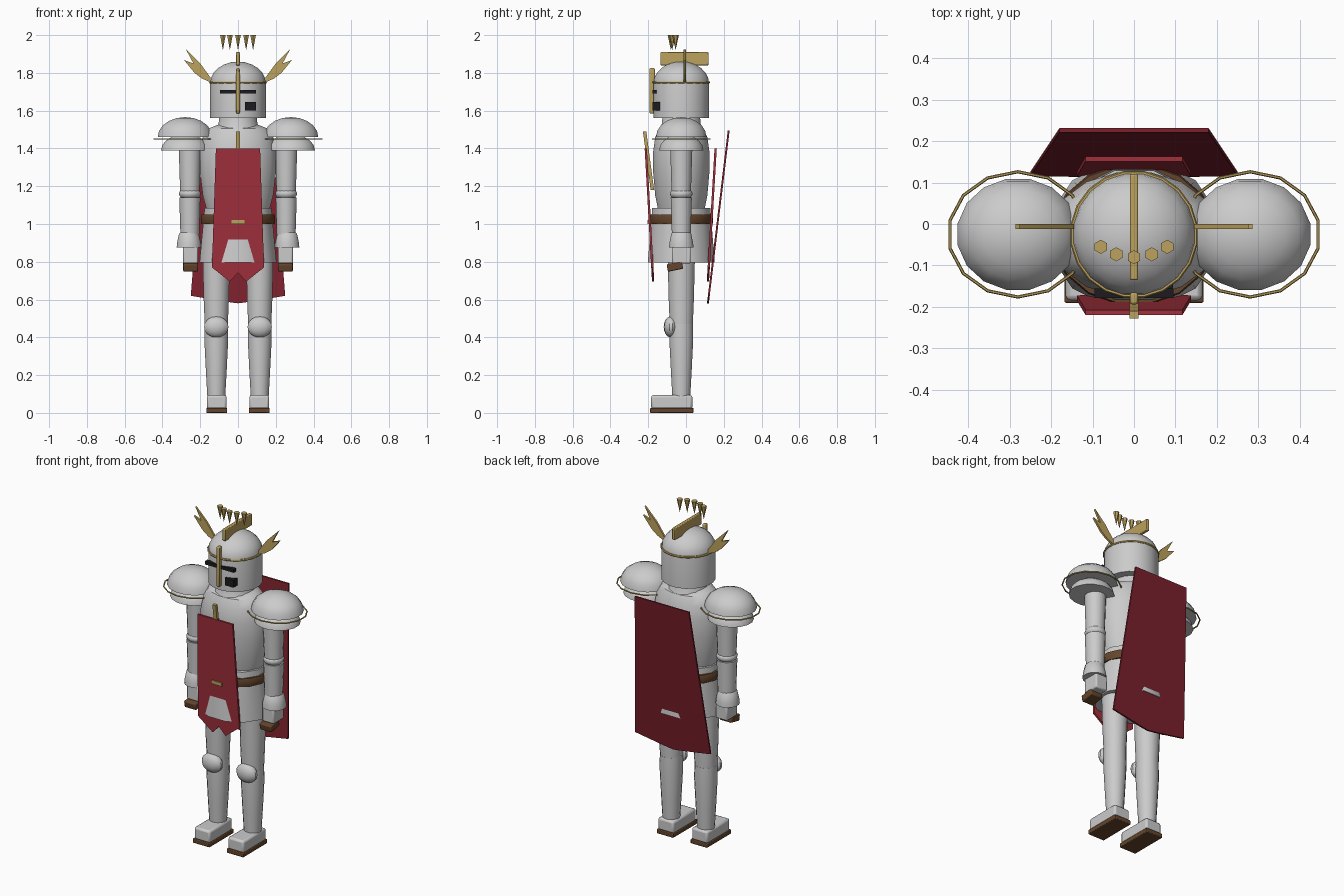
import bpy, bmesh, math
from mathutils import Matrix

if "Cube" in bpy.data.objects:
    bpy.data.objects.remove(bpy.data.objects["Cube"])

COLS = {"red": (0.36, 0.03, 0.045, 1), "dark_red": (0.2, 0.015, 0.025, 1),
        "gold": (0.5, 0.36, 0.11, 1), "brown": (0.13, 0.06, 0.025, 1),
        "black": (0.012, 0.012, 0.015, 1)}
MATS = {}
for k, c in COLS.items():
    MATS[k] = bpy.data.materials.new(k)
    MATS[k].diffuse_color = c
CY = -0.025  # body axis in y


def finish(name, bm, mat=None, bevel=0):
    bmesh.ops.remove_doubles(bm, verts=bm.verts, dist=1e-5)
    bmesh.ops.recalc_face_normals(bm, faces=bm.faces)
    me = bpy.data.meshes.new(name)
    bm.to_mesh(me)
    bm.free()
    ob = bpy.data.objects.new(name, me)
    bpy.context.collection.objects.link(ob)
    if mat:
        me.materials.append(MATS[mat])
    if bevel:
        m = ob.modifiers.new("bevel", 'BEVEL')
        m.width = bevel
        m.segments = 2
    return ob


def lathe(name, prof, x=0, y=CY, sy=1, n=16, mat=None, phase=0.5):
    """Revolve (radius, z) pairs into a closed oval solid."""
    bm = bmesh.new()
    rings = []
    for r, z in prof:
        rings.append([bm.verts.new((x + r * math.cos((i + phase) * math.tau / n),
                                    y + r * sy * math.sin((i + phase) * math.tau / n), z))
                      for i in range(n)])
    for a, b in zip(rings, rings[1:]):
        for i in range(n):
            j = (i + 1) % n
            bm.faces.new((a[i], a[j], b[j], b[i]))
    bm.faces.new(rings[0])
    bm.faces.new(rings[-1])
    return finish(name, bm, mat)


def dome(r, z0, h, steps=5):
    return [(max(r * math.cos(i * math.pi / 2 / steps), 1e-6), z0 + h * math.sin(i * math.pi / 2 / steps))
            for i in range(steps + 1)]


def box(name, x, y, z, mat=None, bevel=0, tilt=0):
    """Box from (min, max) pairs, tilted about x."""
    bm = bmesh.new()
    c = [(a + b) / 2 for a, b in (x, y, z)]
    s = [b - a for a, b in (x, y, z)]
    bmesh.ops.create_cube(bm, size=1, matrix=Matrix.Translation(c) @ Matrix.Rotation(tilt, 4, 'X')
                          @ Matrix.Diagonal((*s, 1)))
    return finish(name, bm, mat, bevel)


def ball(name, c, r):
    bm = bmesh.new()
    bmesh.ops.create_uvsphere(bm, u_segments=14, v_segments=10, radius=1,
                              matrix=Matrix.Translation(c) @ Matrix.Diagonal((*r, 1)))
    return finish(name, bm)


def panel(name, pts, yz, t, mat):
    """Flat (x, z) outline of thickness t; yz = (y, z) ends of its slope."""
    (y0, z0), (y1, z1) = yz
    bm = bmesh.new()
    sides = [[bm.verts.new((x, y0 + (y1 - y0) * (z - z0) / (z1 - z0) + d, z)) for x, z in pts]
             for d in (-t / 2, t / 2)]
    bm.faces.new(sides[0])
    bm.faces.new(sides[1])
    for i in range(len(pts)):
        j = (i + 1) % len(pts)
        bm.faces.new((sides[0][i], sides[0][j], sides[1][j], sides[1][i]))
    return finish(name, bm, mat)


def ring(name, x, z, rx, ry, t, n, mat):
    bm = bmesh.new()
    rows = []
    for i in range(n):
        a = (i + 0.5) * math.tau / n
        rows.append([bm.verts.new((x + (rx + t * math.cos(b)) * math.cos(a),
                                   CY + (ry + t * math.cos(b)) * math.sin(a), z + t * math.sin(b)))
                     for b in [k * math.tau / 6 for k in range(6)]])
    for i in range(n):
        a, b = rows[i], rows[(i + 1) % n]
        for k in range(6):
            bm.faces.new((a[k], b[k], b[(k + 1) % 6], a[(k + 1) % 6]))
    return finish(name, bm, mat)


# Torso, waist and hip skirt
lathe("breastplate", [(.165, 1.06), (.19, 1.15), (.206, 1.28), (.206, 1.38), (.19, 1.46), (.16, 1.505),
                      (.11, 1.525)], sy=.74)
lathe("gorget", [(.125, 1.49), (.105, 1.53), (.1, 1.58)])
lathe("hip_skirt", [(.211, .795), (.183, 1.085)], sy=.87, n=12)
lathe("belt", [(.196, 1.0), (.2, 1.01), (.2, 1.04), (.196, 1.05)], sy=.86, n=16, mat="brown")
box("buckle", (-.035, .035), (-.205, -.18), (1.0, 1.02), "gold")
panel("breast_ridge", [(-.011, 1.18), (.011, 1.18), (.011, 1.49), (-.011, 1.49)],
      ((-.178, 1.18), (-.219, 1.49)), .018, "gold")

# Cloth panels
half = [(.117, 1.4), (.138, .77), (.043, .695)]
tail = half + [(0, .742)] + [(-x, z) for x, z in reversed(half)]
panel("front_tabard", tail, ((-.213, 1.4), (-.174, .695)), .012, "red")
panel("back_tabard", tail, ((.157, 1.4), (.116, .695)), .012, "red")
panel("cape", [(.18, 1.495), (.25, .62), (.06, .588), (0, .58), (-.06, .588), (-.25, .62), (-.18, 1.495)],
      ((.226, 1.495), (.116, .58)), .01, "dark_red")

# Helmet
lathe("helmet", [(.149, 1.56)] + dome(.149, 1.745, .115, 6), n=20)
ring("brow_band", 0, 1.75, .149, .149, .006, 20, "gold")
box("eye_slit", (-.095, .095), (-.178, -.155), (1.69, 1.71), "black")
box("breath_holes", (.038, .094), (-.178, -.135), (1.6, 1.645), "black")
box("nose_bar", (-.01, .01), (-.194, -.165), (1.585, 1.825), "gold", .006)
box("crest", (-.01, .01), (-.135, .12), (1.84, 1.91), "gold", .004)
for x, y in ((-.08, -.055), (-.043, -.073), (0, -.08), (.043, -.073), (.08, -.055)):
    lathe("crown_spike", [(1e-6, 1.92), (.017, 2.0)], x, y, n=6, mat="gold")

for s in (-1, 1):
    # Helmet wings
    panel("helmet_wing", [(s * x, z) for x, z in
                          ((.145, 1.75), (.145, 1.775), (.2, 1.85), (.276, 1.925), (.236, 1.85), (.286, 1.868),
                           (.23, 1.8), (.19, 1.77))], ((-.006, 1.7), (-.006, 2)), .012, "gold")
    # Shoulders
    lathe("shoulder_dome", dome(.148, 1.46, .106), s * .28, sy=.92)
    lathe("shoulder_plate", dome(.13, 1.39, .085), s * .28, sy=.92)
    ring("shoulder_trim", s * .28, 1.45, .168, .151, .004, 14, "gold")
    # Arms
    X = s * .255
    lathe("upper_arm", [(.052, 1.16), (.061, 1.44)], X)
    ball("elbow", (X, CY, 1.16), (.059, .06, .035))
    lathe("forearm", [(.05, .92), (.057, 1.14)], X)
    lathe("cuff", [(.066, .875), (.064, .9), (.053, .95), (.048, .955)], s * .26)
    box("hand", sorted((s * .212, s * .29)), (-.075, .025), (.79, .885), None, .008)
    box("fingers", sorted((s * .212, s * .29)), (-.1, -.018), (.755, .795), "brown", .006, .2)
    # Legs
    X = s * .115
    lathe("thigh", [(.062, .46), (.068, .6), (.074, .84)], X)
    ball("knee", (X, -.08, .455), (.066, .038, .056))
    lathe("greave", [(.048, .08), (.056, .22), (.064, .38), (.063, .47)], X)
    box("foot", sorted((s * .06, s * .165)), (-.184, .034), (.02, .094), None, .012)
    box("sole", sorted((s * .057, s * .168)), (-.19, .04), (0, .026), "brown", .004)

# Smooth rounded parts, keep hard edges
for o in bpy.context.scene.objects:
    o.select_set(True)
    bpy.context.view_layer.objects.active = o
bpy.ops.object.shade_smooth_by_angle(angle=math.radians(35))

for m in bpy.data.materials:
    if m.users and not m.is_grease_pencil:
        m.use_nodes = True
        m.node_tree.nodes["Principled BSDF"].inputs["Base Color"].default_value = m.diffuse_color
